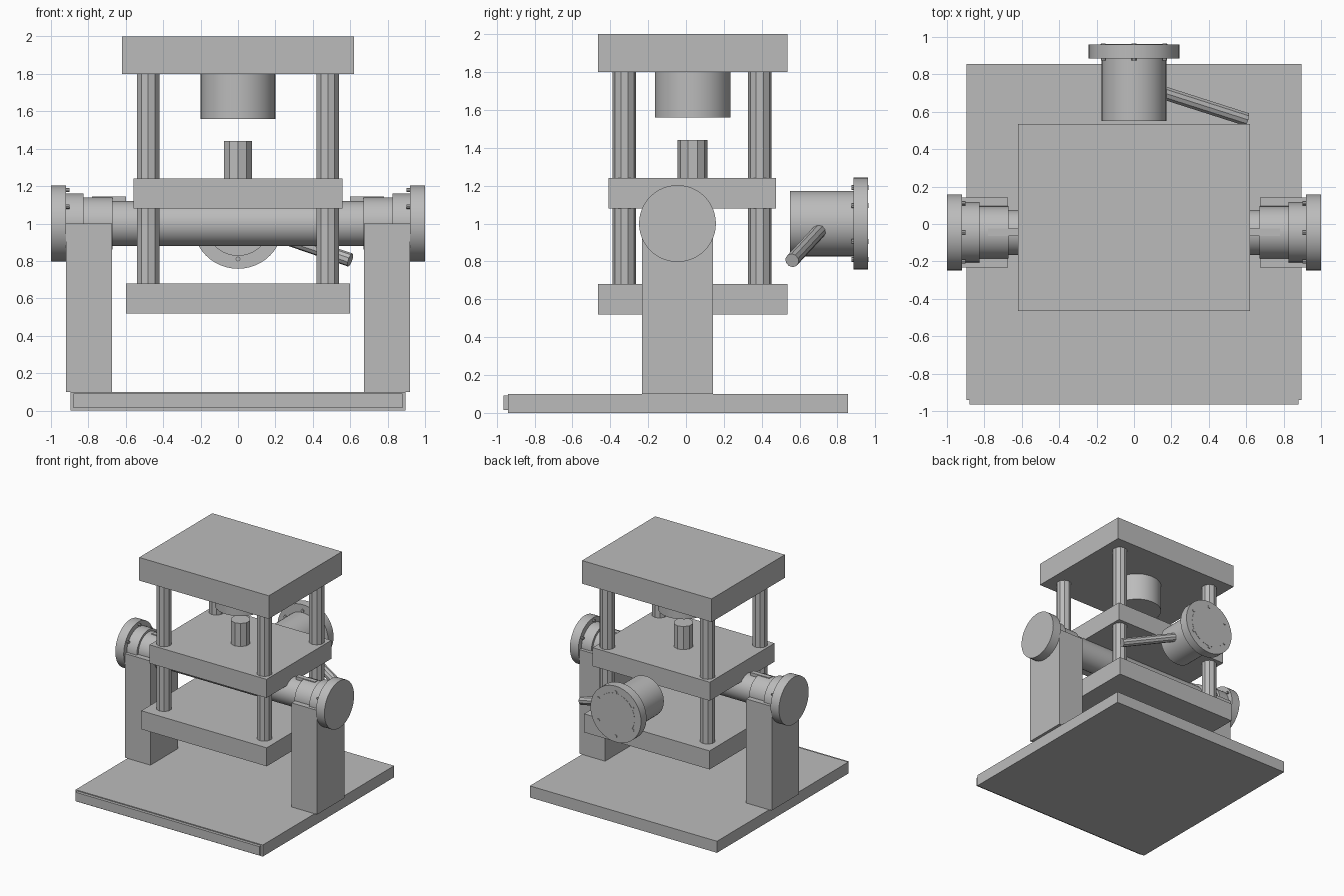
import bpy
import math
from mathutils import Vector

cube = bpy.data.objects.get("Cube")
if cube:
    bpy.data.objects.remove(cube, do_unlink=True)

# Single grey material
grey = bpy.data.materials.new("plain grey")
grey.use_nodes = True
colour = (0.5, 0.5, 0.5, 1)
grey.diffuse_color = colour
grey.node_tree.nodes["Principled BSDF"].inputs["Base Color"].default_value = colour


def box(name, x, y, z):
    """Box from its (low, high) range on each axis."""
    bpy.ops.mesh.primitive_cube_add(size=1)
    ob = bpy.context.object
    ob.name = name
    ob.location = [(a + b) / 2 for a, b in (x, y, z)]
    ob.scale = [b - a for a, b in (x, y, z)]
    ob.data.materials.append(grey)
    return ob


def rod(name, start, end, radius, sides=48):
    """Cylinder between two points; many sides are shaded smooth."""
    start, end = Vector(start), Vector(end)
    axis = end - start
    bpy.ops.mesh.primitive_cylinder_add(vertices=sides, radius=radius,
                                        depth=axis.length)
    ob = bpy.context.object
    ob.name = name
    ob.location = (start + end) / 2
    ob.rotation_euler = axis.to_track_quat('Z', 'Y').to_euler()
    ob.data.materials.append(grey)
    if sides > 12:
        bpy.ops.object.shade_smooth_by_angle(angle=math.radians(30))
    return ob


# Base and front plate
box("base_plate", (-0.895, 0.895), (-0.94, 0.855), (0, 0.1))
box("base_front_plate", (-0.88, 0.88), (-0.965, -0.94), (0.015, 0.092))

# Press plates
box("lower_plate", (-0.6, 0.6), (-0.465, 0.535), (0.52, 0.68))
box("middle_plate", (-0.56, 0.56), (-0.41, 0.475), (1.08, 1.24))
box("top_plate", (-0.62, 0.62), (-0.465, 0.535), (1.8, 2.0))

# Guide columns
for x, side in ((-0.48, "right"), (0.48, "left")):
    for y, end in ((-0.325, "front"), (0.39, "back")):
        rod(f"column_{end}_{side}", (x, y, 0.66), (x, y, 1.82), 0.062, 10)

# Ram and punch
rod("ram", (0, 0.035, 1.56), (0, 0.035, 1.81), 0.2)
rod("punch", (0, 0.035, 1.23), (0, 0.035, 1.44), 0.079, 10)

# Cross shaft with its supports, collars, end discs, keys and bolts
AY, AZ = -0.045, 1.0
rod("cross_shaft", (-0.92, AY, AZ), (0.92, AY, AZ), 0.12)
for s, side in ((-1, "right"), (1, "left")):
    box(f"support_post_{side}", sorted((s * 0.675, s * 0.92)),
        (-0.232, 0.142), (0.1, 1.0))
    rod(f"inner_collar_{side}", (s * 0.67, AY, AZ), (s * 0.84, AY, AZ), 0.14)
    rod(f"outer_collar_{side}", (s * 0.825, AY, AZ), (s * 0.925, AY, AZ), 0.16)
    rod(f"end_disc_{side}", (s * 0.92, AY, AZ), (s, AY, AZ), 0.203)
    box(f"key_{side}", sorted((s * 0.6, s * 0.78)),
        (AY - 0.02, AY + 0.02), (1.1, 1.145))
    for i in range(6):
        a = math.radians(30 + 60 * i)
        y, z = AY + 0.18 * math.cos(a), AZ + 0.18 * math.sin(a)
        rod(f"disc_bolt_{side}_{i + 1}", (s * 0.9, y, z), (s * 0.93, y, z), 0.011, 8)

# Rear motor with flange, cover and bolts
rod("motor_body", (0, 0.55, AZ), (0, 0.9, AZ), 0.173)
rod("motor_flange", (0, 0.885, AZ), (0, 0.96, AZ), 0.242)
rod("motor_cover", (0, 0.95, AZ), (0, 0.962, AZ), 0.18)
for i in range(6):
    a = math.radians(30 + 60 * i)
    x, z = 0.19 * math.cos(a), AZ + 0.19 * math.sin(a)
    rod(f"flange_bolt_{i + 1}", (x, 0.875, z), (x, 0.965, z), 0.013, 8)

# Slanted handle on the motor
rod("motor_handle", (0.1, 0.72, 0.977), (0.6, 0.56, 0.805), 0.037, 10)
